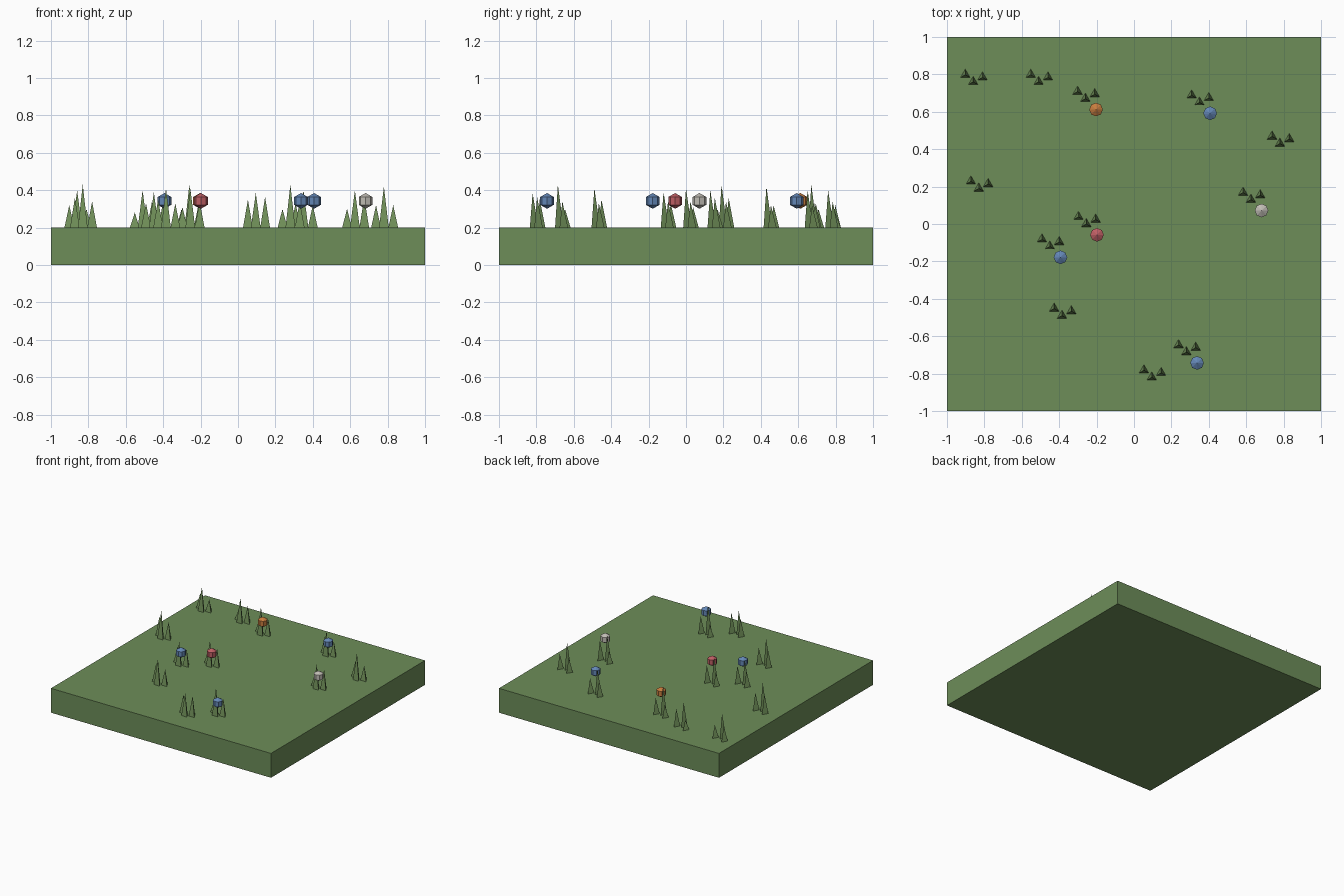
import bpy
import bmesh
from math import sin, cos, pi
from mathutils import Matrix

cube = bpy.data.objects.get("Cube")
if cube:
    bpy.data.objects.remove(cube, do_unlink=True)

GROUND = 0.2        # top of the slab
BLADE_RADIUS = 0.03
BLOOM_RADIUS = 0.042


def material(name, rgb):
    """Flat material from 0-255 display colour."""
    linear = []
    for channel in rgb:
        c = channel / 255
        linear.append(c / 12.92 if c < 0.04 else ((c + 0.055) / 1.055) ** 2.4)
    colour = (*linear, 1)
    mat = bpy.data.materials.new(name)
    mat.diffuse_color = colour
    mat.use_nodes = True
    shader = next(n for n in mat.node_tree.nodes if n.type == 'BSDF_PRINCIPLED')
    shader.inputs["Base Color"].default_value = colour
    shader.inputs["Roughness"].default_value = 0.9
    return mat


turf = material("turf green", (109, 141, 89))
blade_green = material("blade green", (115, 147, 91))
petals = {
    "blue": material("petal blue", (100, 135, 182)),
    "red": material("petal red", (190, 94, 100)),
    "orange": material("petal orange", (198, 124, 62)),
    "white": material("petal white", (192, 188, 180)),
}


def add_object(name, bm, mat, location):
    """Turn a bmesh into a flat shaded object."""
    bmesh.ops.recalc_face_normals(bm, faces=bm.faces)
    mesh = bpy.data.meshes.new(name)
    bm.to_mesh(mesh)
    bm.free()
    mesh.materials.append(mat)
    obj = bpy.data.objects.new(name, mesh)
    obj.location = location
    bpy.context.collection.objects.link(obj)
    return obj


def add_blade(bm, x, y, height):
    """Three sided spike with one corner towards the back."""
    base = []
    for i in range(3):
        a = pi / 2 + i * 2 * pi / 3
        base.append(bm.verts.new((x + BLADE_RADIUS * cos(a),
                                  y + BLADE_RADIUS * sin(a), 0)))
    tip = bm.verts.new((x, y, height))
    bm.faces.new(base)
    for i in range(3):
        bm.faces.new((base[i], base[(i + 1) % 3], tip))


def add_tuft(x, y, left, middle, right):
    bm = bmesh.new()
    add_blade(bm, -0.042, 0.038, left)
    add_blade(bm, 0, 0, middle)
    add_blade(bm, 0.05, 0.024, right)
    add_object("grass_tuft", bm, blade_green, (x, y, GROUND))


def add_bloom(x, y, colour):
    bm = bmesh.new()
    bmesh.ops.create_uvsphere(bm, u_segments=8, v_segments=3, radius=BLOOM_RADIUS)
    add_object(colour + "_flower", bm, petals[colour],
               (x + 0.057, y - 0.058, GROUND + 0.143))


# Ground slab
bm = bmesh.new()
bmesh.ops.create_cube(bm, size=1, matrix=Matrix.Diagonal((2, 2, GROUND, 1)))
add_object("ground_slab", bm, turf, (0, 0, GROUND / 2))

# Tufts: position, three blade heights, optional flower colour
tufts = [
    (-0.86, 0.76, 0.12, 0.20, 0.10, None),
    (-0.51, 0.76, 0.08, 0.20, 0.14, None),
    (-0.26, 0.67, 0.10, 0.23, 0.13, "orange"),
    (0.35, 0.65, 0.13, 0.20, 0.12, "blue"),
    (0.78, 0.43, 0.12, 0.22, 0.12, None),
    (0.625, 0.13, 0.10, 0.20, 0.16, "white"),
    (-0.83, 0.19, 0.16, 0.23, 0.14, None),
    (-0.255, 0.00, 0.11, 0.21, 0.14, "red"),
    (-0.45, -0.12, 0.13, 0.19, 0.14, "blue"),
    (-0.385, -0.49, 0.15, 0.21, 0.13, None),
    (0.095, -0.82, 0.15, 0.185, 0.165, None),
    (0.28, -0.685, 0.10, 0.23, 0.14, "blue"),
]
for x, y, left, middle, right, colour in tufts:
    add_tuft(x, y, left, middle, right)
    if colour:
        add_bloom(x, y, colour)
